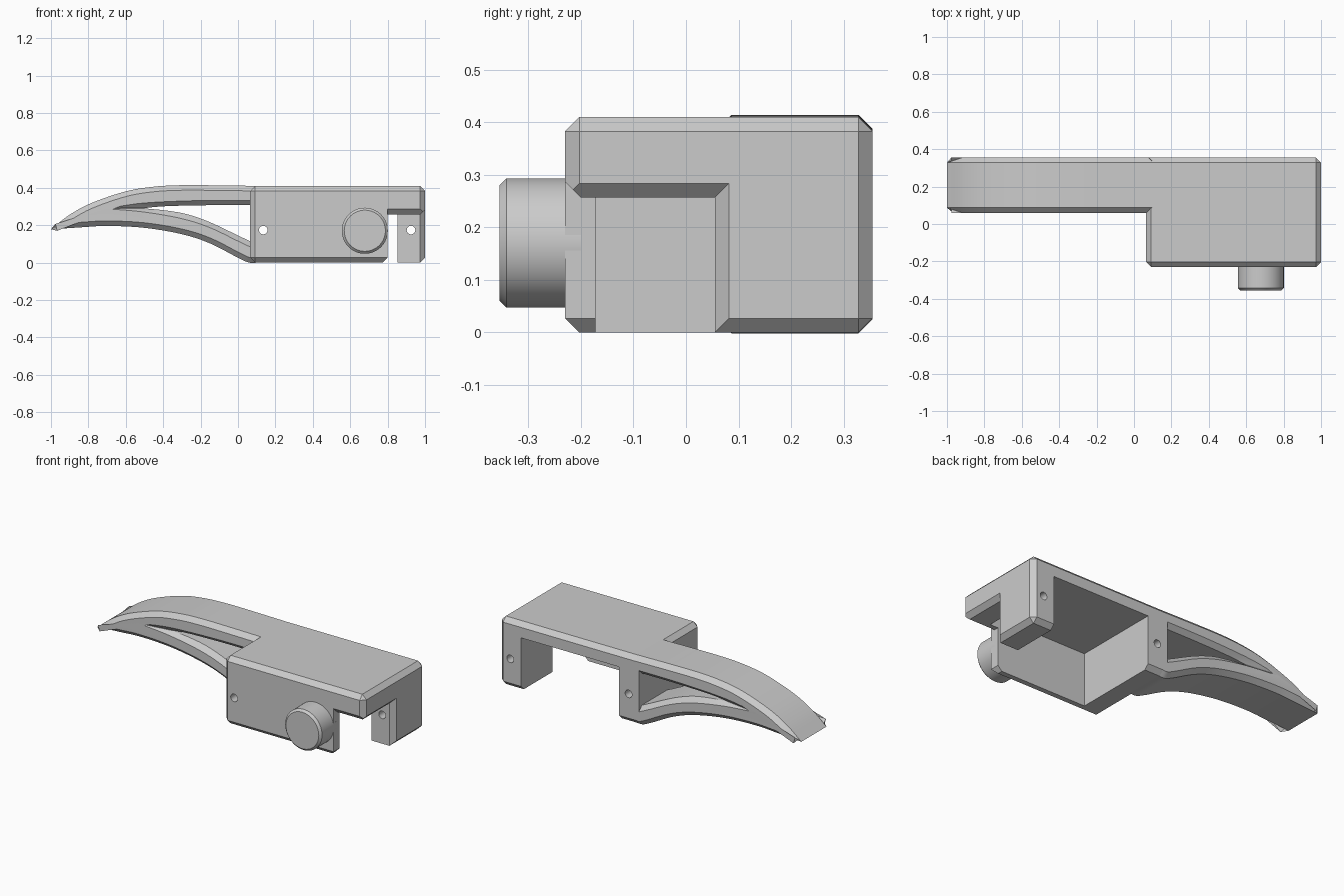
import bpy, bmesh, math
from mathutils import Vector, Matrix

if "Cube" in bpy.data.objects:
    bpy.data.objects.remove(bpy.data.objects["Cube"])

C = 0.027             # chamfer width
Y0, Y1 = 0.06, 0.355  # arm front and back
END = 0.105           # where the arm ends inside the housing

grey = bpy.data.materials.new("plain grey")
grey.use_nodes = True
grey.diffuse_color = (0.6, 0.6, 0.6, 1)
grey.node_tree.nodes["Principled BSDF"].inputs["Base Color"].default_value = (0.6, 0.6, 0.6, 1)


def finish(name, bm):
    bmesh.ops.recalc_face_normals(bm, faces=bm.faces)
    if bm.calc_volume(signed=True) < 0:
        bmesh.ops.reverse_faces(bm, faces=bm.faces)
    me = bpy.data.meshes.new(name)
    bm.to_mesh(me)
    bm.free()
    me.materials.append(grey)
    ob = bpy.data.objects.new(name, me)
    bpy.context.collection.objects.link(ob)
    return ob


def loft(name, loops):
    """Closed solid through loops with equal point counts."""
    bm = bmesh.new()
    rings = [[bm.verts.new(p) for p in loop] for loop in loops]
    n = len(rings[0])
    for a, b in zip(rings, rings[1:]):
        for i in range(n):
            j = (i + 1) % n
            bm.faces.new((a[i], a[j], b[j], b[i]))
    bm.faces.new(rings[0])
    bm.faces.new(rings[-1])
    return finish(name, bm)


def at_y(poly, y):
    return [(x, y, z) for x, z in poly]


def box_mesh(lo, hi):
    bm = bmesh.new()
    bmesh.ops.create_cube(bm, size=1)
    for v in bm.verts:
        v.co = [lo[i] + (v.co[i] + 0.5) * (hi[i] - lo[i]) for i in range(3)]
    return bm


def rod_mesh(x, z, r, y0, y1, sides):
    """Cylinder along y."""
    bm = bmesh.new()
    m = Matrix.Translation((x, (y0 + y1) / 2, z)) @ Matrix.Rotation(math.pi / 2, 4, 'X')
    bmesh.ops.create_cone(bm, cap_ends=True, segments=sides, radius1=r, radius2=r,
                          depth=y1 - y0, matrix=m)
    return bm


def curve(pts, steps=6):
    """Smooth curve through the points."""
    p = [Vector(q) for q in pts]
    p = [2 * p[0] - p[1]] + p + [2 * p[-1] - p[-2]]
    out = []
    for a, b, c, d in zip(p, p[1:], p[2:], p[3:]):
        for i in range(steps):
            t = i / steps
            out.append(b + 0.5 * t * (c - a + t * (2 * a - 5 * b + 4 * c - d
                                                   + t * (3 * b - a - 3 * c + d))))
    return out + [p[-2]]


def inset(poly, d):
    """Move a clockwise outline inwards, with limited corner length."""
    out = []
    for i, p in enumerate(poly):
        u = (p - poly[i - 1]).normalized()
        v = (poly[(i + 1) % len(poly)] - p).normalized()
        nu, nv = Vector((u.y, -u.x)), Vector((v.y, -v.x))
        m = (nu + nv).normalized()
        q = p + m * min(d / max(m.dot(nu), 0.1), 0.05)
        out.append(Vector((END, q.y)) if p.x >= END else q)
    return out


def volume(me):
    bm = bmesh.new()
    bm.from_mesh(me)
    vol = bm.calc_volume(signed=True)
    bm.free()
    return vol


def cut(target, cutter):
    """Subtract the cutter with the first solver that gives a sound solid."""
    before = volume(target.data)
    mod = target.modifiers.new("cut", 'BOOLEAN')
    mod.operation, mod.object = 'DIFFERENCE', cutter
    result = None
    for solver in ('MANIFOLD', 'EXACT', 'FLOAT'):
        mod.solver = solver
        dg = bpy.context.evaluated_depsgraph_get()
        dg.update()
        me = bpy.data.meshes.new_from_object(target.evaluated_get(dg))
        if 0.2 * before < volume(me) < 0.999999 * before:
            result = me
            break
    target.modifiers.remove(mod)
    if result:
        target.data = result
    bpy.data.objects.remove(cutter)


# Housing block, chamfered except where the arm continues its back
bm = box_mesh((0.065, -0.23, 0), (1, Y1, 0.41))
edges = [e for e in bm.edges if not all(v.co.x < 0.1 and v.co.y > 0.3 for v in e.verts)]
bmesh.ops.bevel(bm, geom=edges, offset=C, segments=1, affect='EDGES')
housing = finish("housing", bm)

# Cavity open to the back and below
cut(housing, finish("cavity", box_mesh((0.2, -0.172, -0.1), (0.853, 0.5, 0.32))))

# Notch at the front corner, with chamfered outer rims
loops = []
for x, grow in ((0.8, 0), (1 - C, 0), (1.02, C + 0.02)):
    y, z = 0.055 + grow, 0.257 + grow
    loops.append([(x, -0.4, -0.1), (x, y, -0.1), (x, y, z), (x, -0.4, z)])
cut(housing, loft("notch", loops))
rim = ((-0.198, 0.255), (-0.25, 0.307), (-0.25, 0.2), (-0.198, 0.2))
cut(housing, loft("notch_rim", [[(x, y, z) for y, z in rim] for x in (0.7995, 1.1)]))
tip = ((0.763, -0.01), (0.81, 0.037), (0.81, -0.01))
cut(housing, loft("wall_tip", [at_y(tip, -0.3), at_y(tip, -0.1)]))

# Pin holes
for x in (0.135, 0.925):
    cut(housing, finish("pin_hole", rod_mesh(x, 0.174, 0.023, -0.5, 0.5, 24)))

# Curved forked arm: outer curves, then the slot between the prongs
top = curve([(-1, 0.178), (-0.9, 0.256), (-0.78, 0.32), (-0.6, 0.381), (-0.45, 0.406),
             (-0.3, 0.414), (-0.1, 0.413), (END, 0.41)])
under = curve([(END, 0), (0.06, 0), (0, 0.026), (-0.15, 0.103), (-0.3, 0.152),
               (-0.5, 0.186), (-0.7, 0.196), (-0.85, 0.188), (-1, 0.178)])[:-1]
small = inset(top + under, C)
wide = (curve([(END, 0.333), (-0.2, 0.332), (-0.5, 0.319), (-0.7, 0.29)])
        + curve([(-0.7, 0.288), (-0.5, 0.27), (-0.3, 0.235), (-0.15, 0.187),
                 (0, 0.115), (END, 0.065)]))
narrow = (curve([(END, 0.307), (-0.15, 0.307), (-0.38, 0.302), (-0.5, 0.292)])
          + curve([(-0.5, 0.29), (-0.38, 0.278), (-0.27, 0.258), (-0.15, 0.216),
                   (0, 0.145), (END, 0.095)]))
n = len(top)
face = small[:n] + wide + small[n:]
middle = top + narrow + under
arm = loft("arm", [at_y(face, Y0), at_y(middle, Y0 + C),
                   at_y(middle, Y1 - C), at_y(face, Y1)])

# Round knob with a chamfered front rim
bm = rod_mesh(0.678, 0.1705, 0.123, -0.355, -0.2, 64)
rim_edges = [e for e in bm.edges if all(v.co.y < -0.3 for v in e.verts)]
bmesh.ops.bevel(bm, geom=rim_edges, offset=0.013, segments=1, affect='EDGES')
knob = finish("knob", bm)

# Smooth curves, sharp chamfers
for ob in (housing, arm, knob):
    bpy.ops.object.select_all(action='DESELECT')
    ob.select_set(True)
    bpy.context.view_layer.objects.active = ob
    bpy.ops.object.shade_smooth_by_angle(angle=math.radians(20))
